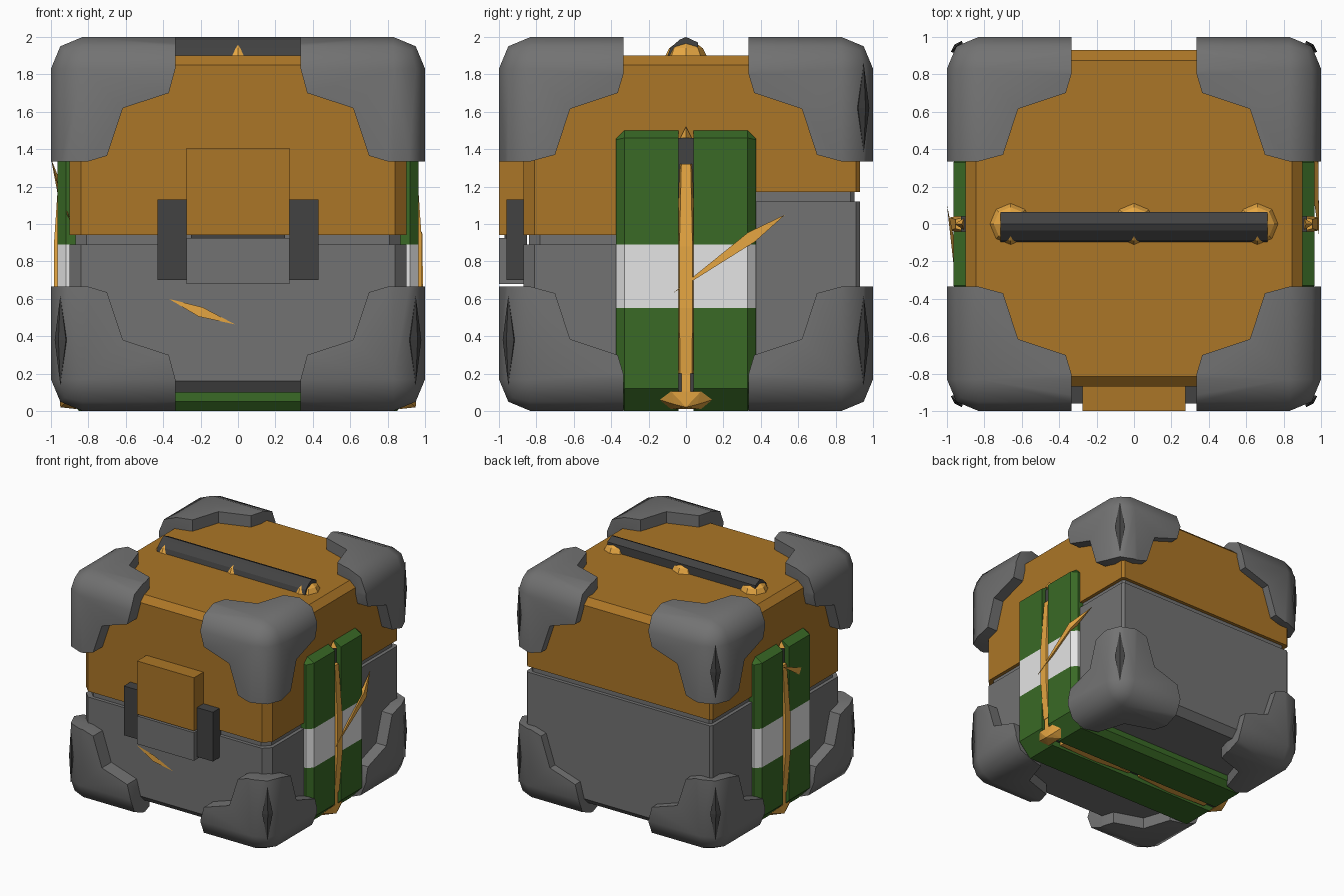
import bpy, bmesh, math
from mathutils import Vector

if "Cube" in bpy.data.objects:
    bpy.data.objects.remove(bpy.data.objects["Cube"])


def material(name, r, g, b):
    m = bpy.data.materials.new(name)
    m.diffuse_color = (r, g, b, 1)
    m.use_nodes = True
    m.node_tree.nodes["Principled BSDF"].inputs["Base Color"].default_value = m.diffuse_color
    return m


ORANGE = material("orange_paint", 0.41, 0.18, 0.02)
GREY = material("grey_metal", 0.17, 0.17, 0.17)
DARK = material("dark_metal", 0.055, 0.055, 0.055)
GREEN = material("green_strap", 0.041, 0.144, 0.019)
WHITE = material("white_band", 0.78, 0.78, 0.78)
GOLD = material("bright_gold", 0.85, 0.41, 0.058)


def add(name, bm, *mats):
    bmesh.ops.recalc_face_normals(bm, faces=bm.faces)
    me = bpy.data.meshes.new(name)
    bm.to_mesh(me)
    bm.free()
    ob = bpy.data.objects.new(name, me)
    for m in mats:
        me.materials.append(m)
    bpy.context.collection.objects.link(ob)
    return ob


def hull_bm(points):
    bm = bmesh.new()
    for p in points:
        bm.verts.new(p)
    bmesh.ops.convex_hull(bm, input=bm.verts)
    loose = [v for v in bm.verts if not v.link_faces]
    bmesh.ops.delete(bm, geom=loose, context='VERTS')
    bmesh.ops.dissolve_limit(bm, angle_limit=0.01, verts=bm.verts, edges=bm.edges)
    return bm


def hull(name, points, mat):
    return add(name, hull_bm(points), mat)


def box(name, x0, x1, y0, y1, z0, z1, mat):
    return hull(name, [(x, y, z) for x in (x0, x1) for y in (y0, y1) for z in (z0, z1)], mat)


def plan(z, inset=0.0, y0=-0.87, y1=0.93, cf=0.06, cb=0.02):
    """Chamfered body outline at one height."""
    x, a, b = 0.90 - inset, y0 + inset, y1 - inset
    return [(s * px, py, z) for s in (-1, 1) for px, py in
            ((x - cf, a), (x, a + cf), (x, b - cb), (x - cb, b))]


def half_plan(z, front):
    if front:
        return plan(z, y1=0.0, cb=0.0)
    return plan(z, y0=0.0, cf=0.0)


# Body: base and lid meet in a seam that steps up towards the back
hull("base", plan(0.10, 0.06) + plan(0.16) + plan(0.89), GREY)
hull("base_back_step", half_plan(0.89, False) + half_plan(1.12, False), GREY)
hull("lid", plan(1.17) + plan(1.85) + plan(1.90, 0.055), ORANGE)
hull("lid_front_step", half_plan(0.94, True) + half_plan(1.17, True), ORANGE)
hull("seam_core", plan(0.5, 0.03) + plan(1.5, 0.03), GREY)

# Front lock
box("lock_upper", -0.275, 0.275, -1.0, -0.85, 0.94, 1.405, ORANGE)
box("lock_lower", -0.275, 0.275, -1.0, -0.85, 0.68, 0.925, GREY)
box("lock_core", -0.25, 0.25, -0.97, -0.85, 0.72, 1.2, DARK)
for s, side in ((-1, "left"), (1, "right")):
    box("lock_clip_" + side, s * 0.275, s * 0.43, -0.96, -0.85, 0.70, 1.13, DARK)

# Corner guards: rounded cube cut by the same profile along all three axes
PROFILE = [(0.335, 1.2), (0.335, 0.80), (0.365, 0.70), (0.62, 0.615), (0.70, 0.37),
           (0.83, 0.335), (1.2, 0.335), (1.2, 1.2)]


def prism(name, axis):
    bm = bmesh.new()
    vs = []
    for u, v in PROFILE:
        p = [0.0, 0.0, 0.0]
        p[axis], p[(axis + 1) % 3], p[(axis + 2) % 3] = 0.25, u, v
        vs.append(bm.verts.new(p))
    face = bm.faces.new(vs)
    ext = bmesh.ops.extrude_face_region(bm, geom=[face])["geom"]
    d = [0.0, 0.0, 0.0]
    d[axis] = 1.0
    bmesh.ops.translate(bm, vec=Vector(d), verts=[g for g in ext if isinstance(g, bmesh.types.BMVert)])
    return add(name, bm, GREY)


bm = bmesh.new()
bmesh.ops.create_cube(bm, size=2.0)
bmesh.ops.bevel(bm, geom=list(bm.edges), offset=0.17, segments=2, profile=0.5, affect='EDGES')
guards = add("corner_guards", bm, GREY)
cutters = [prism("guard_cutter_%d" % i, i) for i in range(3)]
for c in cutters:
    c.hide_render = True
    mod = guards.modifiers.new("cut", 'BOOLEAN')
    mod.operation, mod.solver, mod.object = 'INTERSECT', 'EXACT', c
mir = guards.modifiers.new("mirror", 'MIRROR')
mir.use_axis = (True, True, True)
bpy.context.view_layer.update()
baked = bpy.data.meshes.new_from_object(guards.evaluated_get(bpy.context.evaluated_depsgraph_get()))
guards.modifiers.clear()
guards.data = baked
for c in cutters:
    bpy.data.objects.remove(c)
guards.location.z = 1.0
bpy.context.view_layer.objects.active = guards
guards.select_set(True)
bpy.ops.object.shade_smooth_by_angle(angle=math.radians(50))
guards.select_set(False)

# Dark nicks on the upright edges of the guards
for sx, sy, zc in ((-1, 1, 1.62), (1, 1, 1.62), (-1, 1, 0.38), (1, 1, 0.38), (1, -1, 0.38), (-1, -1, 0.38)):
    e, w = 0.95, 0.03
    hull("edge_nick", [(sx * e, sy * e, zc - 0.24), (sx * e, sy * e, zc + 0.24),
                       (sx * (e + w), sy * (e - w), zc), (sx * (e - w), sy * (e + w), zc),
                       (sx * 0.96, sy * 0.96, zc), (sx * 0.9, sy * 0.9, zc)], DARK)

# Green strap halves around sides and bottom, with a white band by height
for s, side in ((-1, "front"), (1, "back")):
    pts = []
    for m in (-1, 1):
        for y in (0.04, 0.33):
            pts += [(m * x, s * y, z) for x, z in ((0.90, 1.50), (0.965, 1.46), (0.965, 0.12), (0.85, 0.0))]
        pts += [(m * x, s * 0.375, z) for x, z in ((0.88, 1.46), (0.92, 1.45), (0.92, 0.14), (0.84, 0.05))]
    bm = hull_bm(pts)
    for z in (0.55, 0.89):
        bmesh.ops.bisect_plane(bm, geom=bm.verts[:] + bm.edges[:] + bm.faces[:],
                               plane_co=(0, 0, z), plane_no=(0, 0, 1))
    for f in bm.faces:
        zs = [v.co.z for v in f.verts]
        f.material_index = int(min(zs) > 0.54 and max(zs) < 0.90)
    add("strap_" + side, bm, GREEN, WHITE)
box("strap_groove", -0.925, 0.925, -0.05, 0.05, 0.05, 1.46, DARK)

# Gold rods, tips and studs running along the strap groove
for s, side in ((-1, "left"), (1, "right")):
    rod = []
    for z, w, x in ((0.20, 0.045, 0.955), (0.55, 0.05, 0.985), (0.88, 0.05, 0.985), (1.32, 0.036, 0.955)):
        rod += [(s * 0.91, y, z) for y in (-w, w)] + [(s * x, y, z) for y in (-w * 0.7, w * 0.7)]
    hull("rod_" + side, rod, GOLD)
    box("rod_neck_" + side, s * 0.91, s * 0.95, -0.025, 0.025, 0.08, 0.21, GOLD)
    hull("rod_tip_" + side, [(s * 0.91, -0.03, 1.46), (s * 0.91, 0.03, 1.46), (s * 0.96, 0, 1.46),
                             (s * 0.92, 0, 1.52)], GOLD)
    stud = [(s * 0.91, y, 0.06) for y in (-0.14, 0.14)] + [(s * 0.95, 0, 0.02)]
    for d in (-0.05, 0.045):
        stud += [(s * (0.91 + d), y, 0.06 + d) for y in (-0.08, 0.08)]
    stud += [(s * 0.935, y, 0.035) for y in (-0.06, 0.06)]
    hull("rod_stud_" + side, stud, GOLD)
    hull("bottom_rod_" + side, [(s * x, y, z) for x, w in ((0.05, 0.01), (0.4, 0.04), (0.78, 0.025))
                                for y in (-w, w) for z in (0.015, 0.07)], GOLD)

# Top handle bar on gold domes
hull("handle_bar", [(x, y, z) for x in (-0.715, 0.715) for y, z in
                    ((-0.10, 1.89), (-0.085, 1.94), (-0.035, 1.985), (0.0, 2.0), (0.065, 1.97), (0.065, 1.89))], DARK)
for x in (-0.66, 0.0, 0.66):
    dome = [(x + r * math.cos(a * math.pi / 4), 0.0 + r * math.sin(a * math.pi / 4), z)
            for r, z in ((0.115, 1.89), (0.09, 1.94), (0.035, 1.98)) for a in range(8)]
    hull("handle_dome", dome, GOLD)


# Gold scratch blades
def blade(name, a, mid, b, across, inward):
    m, w, n = Vector(mid), Vector(across), Vector(inward)
    hull(name, [a, b, m + w, m - w, m + n], GOLD)


blade("scratch_front", (-0.37, -0.875, 0.60), (-0.20, -0.882, 0.53), (-0.015, -0.875, 0.463),
      (0.01, 0, 0.025), (0, 0.03, 0))
blade("scratch_right", (0.99, -0.07, 0.63), (0.985, 0.35, 0.93), (0.905, 0.53, 1.05),
      (0, -0.018, 0.025), (-0.03, 0, 0))
blade("scratch_left", (-1.0, 0.10, 1.35), (-0.965, -0.20, 1.19), (-0.90, -0.43, 1.02),
      (0, -0.015, 0.025), (0.03, 0, 0))
